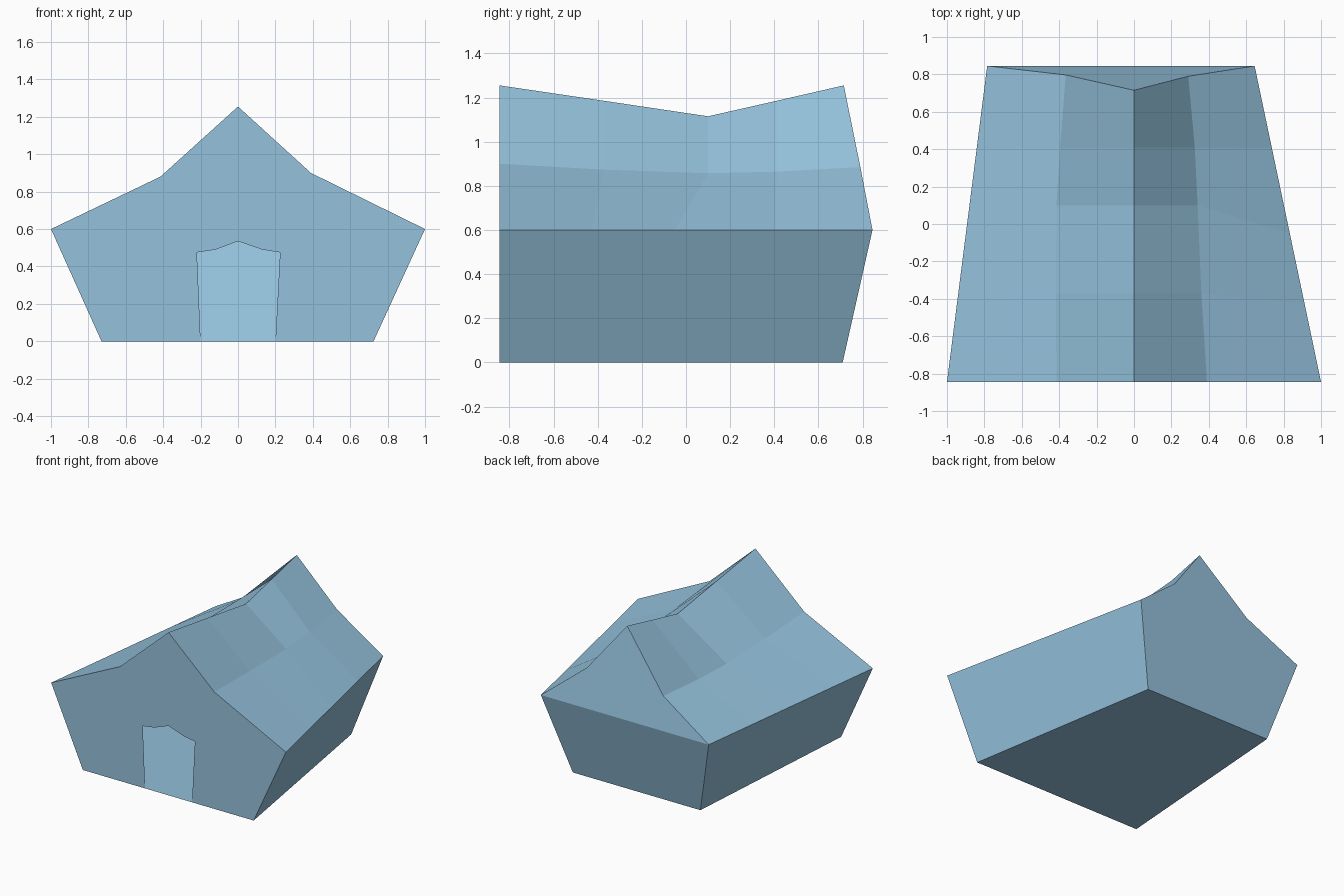
import bpy
import bmesh
from mathutils import Vector

cube = bpy.data.objects.get("Cube")
if cube:
    bpy.data.objects.remove(cube)

# One pale blue paint for everything
blue = bpy.data.materials.new("pale_blue")
blue.use_nodes = True
colour = (0.30, 0.54, 0.72, 1)
blue.diffuse_color = colour
blue.node_tree.nodes["Principled BSDF"].inputs["Base Color"].default_value = colour


def make_object(name, faces, recalc=True):
    """Build a flat-shaded mesh from faces given as lists of points."""
    bm = bmesh.new()
    for points in faces:
        bm.faces.new([bm.verts.new(p) for p in points])
    bmesh.ops.remove_doubles(bm, verts=bm.verts[:], dist=0.0005)
    if recalc:
        bmesh.ops.recalc_face_normals(bm, faces=bm.faces[:])
    mesh = bpy.data.meshes.new(name)
    bm.to_mesh(mesh)
    bm.free()
    mesh.materials.append(blue)
    obj = bpy.data.objects.new(name, mesh)
    bpy.context.collection.objects.link(obj)
    return obj


FRONT, BACK, EAVE = -0.845, 0.845, 0.6

# Roof lines running front to back: eaves, shoulders and sagging ridge
def eave(side_front, side_back):
    a, b = Vector((side_front, FRONT, EAVE)), Vector((side_back, BACK, EAVE))
    return [a.lerp(b, t) for t in (0, 0.245, 0.47, 0.74, 1)]


left_eave = eave(1, 0.645)
right_eave = eave(-1, -0.785)
rows = (FRONT, -0.37, 0.1, 0.41)
left_shoulder = [Vector(p) for p in zip(
    (0.39, 0.36, 0.34, 0.325, 0.29), rows + (0.79,), (0.90, 0.873, 0.857, 0.864, 0.885))]
right_shoulder = [Vector(p) for p in zip(
    (-0.415, -0.417, -0.415, -0.395, -0.365), rows + (0.797,), (0.88, 0.855, 0.84, 0.835, 0.845))]
ridge = [Vector(p) for p in zip(
    (0, 0, 0, 0, 0), rows + (0.715,), (1.255, 1.185, 1.115, 1.185, 1.255))]
lines = [right_eave, right_shoulder, ridge, left_shoulder, left_eave]

faces = []
for a, b in zip(lines, lines[1:]):
    for i in range(4):
        faces.append([a[i], a[i + 1], b[i + 1], b[i]])

# Base corners and doorway outline
front_right, front_left = Vector((-0.73, FRONT, 0)), Vector((0.725, FRONT, 0))
back_right, back_left = Vector((-0.62, 0.71, 0)), Vector((0.467, 0.71, 0))
doorway = [Vector((x, FRONT, z)) for x, z in (
    (-0.2, 0), (-0.22, 0.475), (-0.12, 0.49), (0, 0.535),
    (0.13, 0.49), (0.225, 0.475), (0.2, 0))]

# Front wall with doorway, side walls, two-part back wall and floor
faces.append([front_right] + doorway + [front_left] + [l[0] for l in reversed(lines)])
faces.append([front_left, back_left] + left_eave[::-1])
faces.append([front_right, back_right] + right_eave[::-1])
faces.append([back_right, back_left, left_eave[-1], right_eave[-1]])
faces.append([l[-1] for l in lines])
faces.append([front_right, doorway[0], doorway[-1], front_left, back_left, back_right])

# Door leans inward and flares out behind the wall
panel = [Vector((p.x * (1 + p.z), FRONT + 0.3 * p.z, p.z)) for p in doorway]
for i in range(len(doorway) - 1):
    quad = [doorway[i], doorway[i + 1], panel[i + 1], panel[i]]
    if i == 0:
        quad.pop()
    elif i == len(doorway) - 2:
        quad.pop(2)
    faces.append(quad)

make_object("house_shell", faces)
make_object("door_panel", [panel[::-1]], recalc=False)
